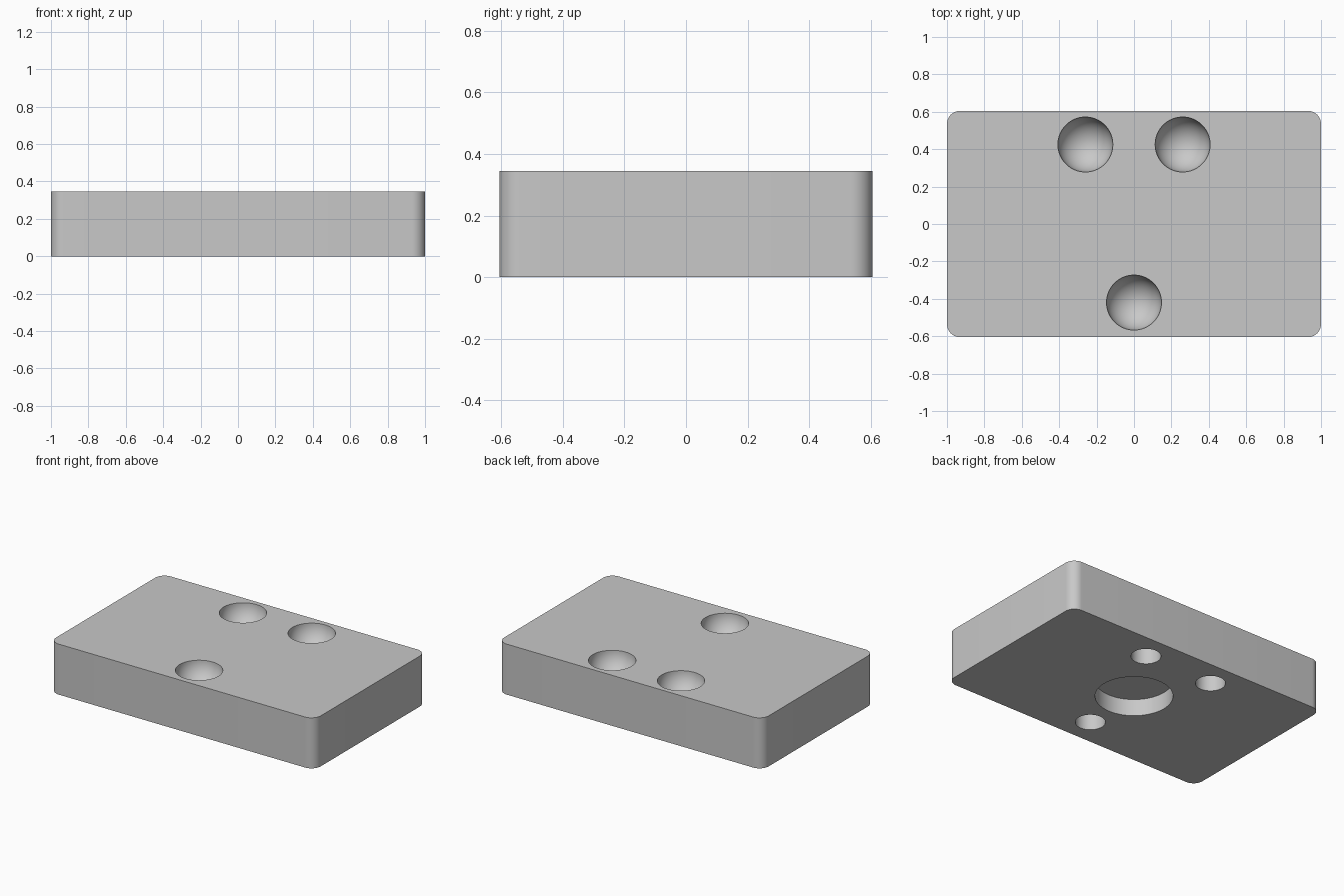
import bpy
import bmesh
import math

cube = bpy.data.objects.get("Cube")
if cube:
    bpy.data.objects.remove(cube, do_unlink=True)

HALF_X, HALF_Y, HEIGHT, CORNER = 1.0, 0.605, 0.345, 0.07
SOCKET_R, SMALL_R, CENTRE_R, DEPTH = 0.147, 0.093, 0.241, 0.115
SOCKETS = [(-0.26, 0.425), (0.26, 0.425), (0, -0.42)]

grey = bpy.data.materials.new("light grey")
grey.use_nodes = True
colour = (0.58, 0.58, 0.58, 1)
grey.diffuse_color = colour
grey.node_tree.nodes["Principled BSDF"].inputs["Base Color"].default_value = colour


def make_object(name, bm):
    mesh = bpy.data.meshes.new(name)
    bmesh.ops.recalc_face_normals(bm, faces=bm.faces)
    bm.to_mesh(mesh)
    bm.free()
    mesh.materials.append(grey)
    obj = bpy.data.objects.new(name, mesh)
    bpy.context.collection.objects.link(obj)
    return obj


def socket_cutter(name, x, y):
    """Ball for a hemispherical socket in the top face."""
    bm = bmesh.new()
    bmesh.ops.create_uvsphere(bm, u_segments=64, v_segments=32, radius=SOCKET_R)
    bmesh.ops.translate(bm, vec=(x, y, HEIGHT + 0.001), verts=bm.verts)
    return make_object(name, bm)


def hole_cutter(name, x, y, radius, depth):
    """Cylinder for a blind hole in the underside."""
    bm = bmesh.new()
    bmesh.ops.create_cone(bm, cap_ends=True, segments=64, radius1=radius,
                          radius2=radius, depth=2 * depth)
    bmesh.ops.translate(bm, vec=(x, y, 0), verts=bm.verts)
    return make_object(name, bm)


# Block with rounded vertical corners
bm = bmesh.new()
bmesh.ops.create_cube(bm, size=1)
bmesh.ops.scale(bm, vec=(2 * HALF_X, 2 * HALF_Y, HEIGHT), verts=bm.verts)
bmesh.ops.translate(bm, vec=(0, 0, HEIGHT / 2), verts=bm.verts)
uprights = [e for e in bm.edges
            if abs(e.verts[0].co.z - e.verts[1].co.z) > HEIGHT / 2]
bmesh.ops.bevel(bm, geom=uprights, offset=CORNER, segments=12, profile=0.5,
                affect='EDGES')
block = make_object("base_block", bm)

# Sockets on top, a blind hole under each, and one large central recess
cutters = [hole_cutter("centre_recess_cutter", 0, 0, CENTRE_R, DEPTH)]
for i, (x, y) in enumerate(SOCKETS):
    cutters.append(socket_cutter(f"socket_cutter_{i + 1}", x, y))
    cutters.append(hole_cutter(f"small_hole_cutter_{i + 1}", x, y, SMALL_R, DEPTH + 0.01))

bpy.context.view_layer.objects.active = block
for cutter in cutters:
    cut = block.modifiers.new(cutter.name, 'BOOLEAN')
    cut.operation = 'DIFFERENCE'
    cut.solver = 'EXACT'
    cut.object = cutter
    bpy.ops.object.modifier_apply(modifier=cut.name)
for cutter in cutters:
    bpy.data.objects.remove(cutter, do_unlink=True)

# Smooth curves with crisp rims
bpy.ops.object.select_all(action='DESELECT')
block.select_set(True)
bpy.ops.object.shade_smooth_by_angle(angle=math.radians(30))
